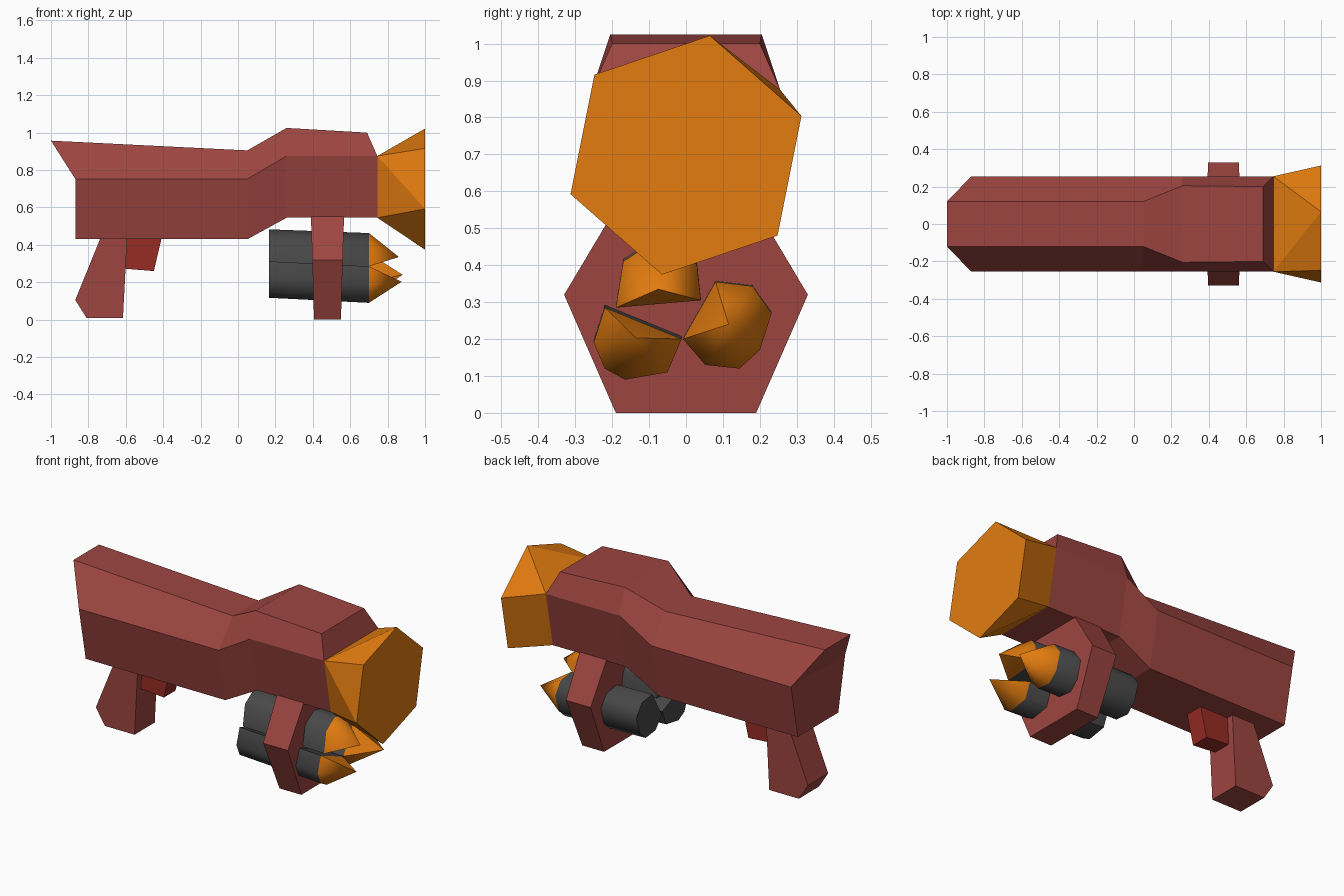
import bpy, bmesh, math

if "Cube" in bpy.data.objects:
    bpy.data.objects.remove(bpy.data.objects["Cube"])


def material(name, rgb):
    m = bpy.data.materials.new(name)
    m.diffuse_color = (*rgb, 1)
    m.use_nodes = True
    m.node_tree.nodes["Principled BSDF"].inputs["Base Color"].default_value = m.diffuse_color
    return m


RED = material("dusty red", (0.34, 0.06, 0.052))
TRIGGER = material("deep red", (0.31, 0.025, 0.018))
ORANGE = material("orange", (0.76, 0.20, 0.005))
GREY = material("dark grey", (0.065, 0.065, 0.065))


def finish(name, bm, *mats):
    bmesh.ops.recalc_face_normals(bm, faces=bm.faces[:])
    me = bpy.data.meshes.new(name)
    bm.to_mesh(me)
    bm.free()
    for m in mats:
        me.materials.append(m)
    ob = bpy.data.objects.new(name, me)
    bpy.context.collection.objects.link(ob)
    return ob


def loft(bm, rings):
    """Join consecutive closed rings of points with quads."""
    vs = [[bm.verts.new(p) for p in r] for r in rings]
    for a, b in zip(vs, vs[1:]):
        n = len(a)
        for i in range(n):
            j = (i + 1) % n
            bm.faces.new((a[i], a[j], b[j], b[i]))
    return vs


def prism(name, profile, half, mat):
    """Side profile (x, z) extruded across y."""
    bm = bmesh.new()
    vs = loft(bm, [[(x, y, z) for x, z in profile] for y in (-half, half)])
    for r in vs:
        bm.faces.new(r)
    return finish(name, bm, mat)


# body: six-sided section (bottom, middle, top edge) at four stations
BOT, MID = 0.19, 0.255
stations = [  # (bottom/middle x, bottom z, middle z, top x, top z, top half width)
    (-0.87, 0.43, 0.752, -1.0, 0.957, 0.12),
    (0.05, 0.43, 0.752, 0.05, 0.905, 0.12),
    (0.26, 0.545, 0.875, 0.26, 1.025, 0.205),
    (0.745, 0.545, 0.875, 0.69, 1.0, 0.20),
]
bm = bmesh.new()
rings = loft(bm, [[(x, -BOT, zb), (x, -MID, zm), (xt, -w, zt),
                   (xt, w, zt), (x, MID, zm), (x, BOT, zb)]
                  for x, zb, zm, xt, zt, w in stations])
for r in (rings[0], rings[-1]):
    bm.faces.new((r[0], r[1], r[4], r[5]))
    bm.faces.new((r[1], r[2], r[3], r[4]))
finish("body", bm, RED)

# muzzle: flares from the body's end to a turned hexagon
bm = bmesh.new()
pts = [(0.745, s * w, z) for s in (-1, 1) for w, z in ((MID, 0.875), (BOT, 0.545))]
a0 = math.atan2(0.325, 0.065)
for i in range(6):
    a = a0 + i * math.pi / 3
    pts.append((1.0, 0.33 * math.cos(a), 0.698 + 0.33 * math.sin(a)))
for p in pts:
    bm.verts.new(p)
bmesh.ops.convex_hull(bm, input=bm.verts[:])
bmesh.ops.dissolve_limit(bm, angle_limit=0.01, verts=bm.verts[:], edges=bm.edges[:])
finish("muzzle", bm, ORANGE)

# grip and trigger
prism("grip", [(-0.73, 0.45), (-0.87, 0.105), (-0.81, 0.01),
               (-0.615, 0.01), (-0.592, 0.45)], 0.095, RED)
prism("trigger", [(-0.62, 0.45), (-0.60, 0.272), (-0.45, 0.26), (-0.405, 0.45)], 0.055, TRIGGER)

# rocket holder: hexagonal plate, slightly thinner at the bottom
outline = [(-0.19, 0.0), (-0.33, 0.32), (-0.19, 0.555), (0.19, 0.555), (0.33, 0.32), (0.19, 0.0)]
bm = bmesh.new()
ends = loft(bm, [[(x0 + k * (0.555 - z), y, z) for y, z in outline]
                 for x0, k in ((0.39, 0.03), (0.567, -0.03))])
for r in ends:
    bm.faces.new(r)
finish("rocket_holder", bm, RED)


# rockets: grey tube and orange pointed tip, section given as (y, z)
def rocket(name, section, tip, lift):
    bm = bmesh.new()
    rings = loft(bm, [[(x, y, z + dz) for y, z in section]
                      for x, dz in ((0.165, lift), (0.70, 0.0))])
    bm.faces.new(rings[0])
    apex = bm.verts.new(tip)
    n = len(section)
    for i in range(n):
        f = bm.faces.new((rings[1][i], rings[1][(i + 1) % n], apex))
        f.material_index = 1
    ob = finish(name, bm, GREY, ORANGE)
    bpy.ops.object.select_all(action='DESELECT')
    ob.select_set(True)
    bpy.context.view_layer.objects.active = ob
    bpy.ops.object.shade_smooth_by_angle(angle=math.radians(55))


rocket("top_rocket", [(-0.19, 0.285), (0.04, 0.305), (0.03, 0.40), (0.0, 0.445),
                      (-0.09, 0.463), (-0.17, 0.41)], (0.86, -0.075, 0.335), 0.02)
rocket("front_rocket", [(-0.22, 0.285), (-0.25, 0.19), (-0.22, 0.12), (-0.165, 0.09),
                        (-0.05, 0.11), (-0.012, 0.20)], (0.875, -0.135, 0.203), 0.027)
rocket("back_rocket", [(0.08, 0.355), (0.18, 0.343), (0.232, 0.27), (0.20, 0.17),
                       (0.145, 0.12), (0.052, 0.13), (-0.008, 0.20)], (0.88, 0.115, 0.24), 0.01)
